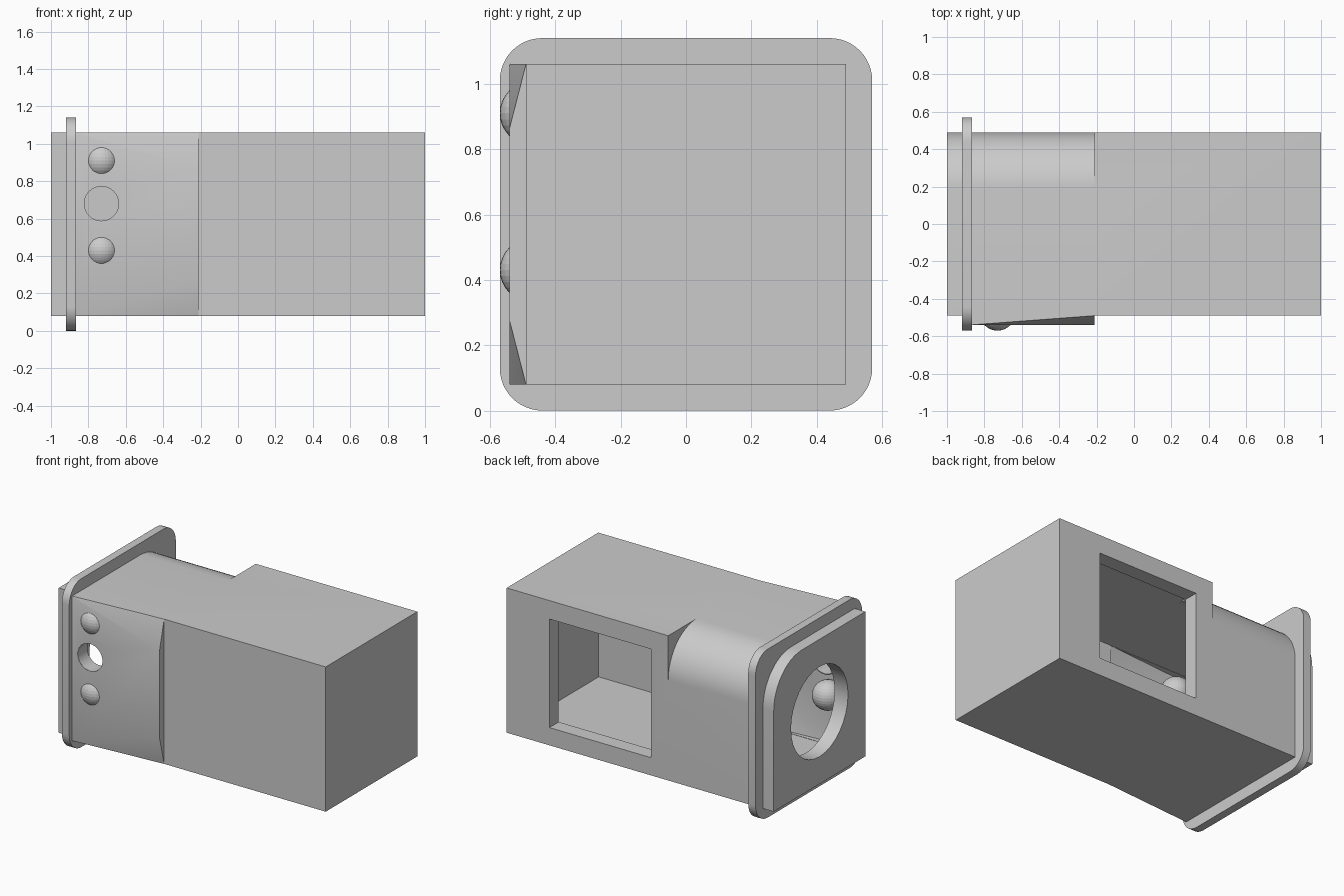
import bpy, bmesh, math
from mathutils import Matrix, Vector

if "Cube" in bpy.data.objects:
    bpy.data.objects.remove(bpy.data.objects["Cube"])

grey = bpy.data.materials.new("plain grey")
grey.use_nodes = True
grey.diffuse_color = (0.6, 0.6, 0.6, 1)
grey.node_tree.nodes["Principled BSDF"].inputs["Base Color"].default_value = (0.6, 0.6, 0.6, 1)


def finish(name, bm):
    bmesh.ops.recalc_face_normals(bm, faces=bm.faces)
    mesh = bpy.data.meshes.new(name)
    bm.to_mesh(mesh)
    bm.free()
    ob = bpy.data.objects.new(name, mesh)
    bpy.context.collection.objects.link(ob)
    mesh.materials.append(grey)
    return ob


def box(name, lo, hi):
    bm = bmesh.new()
    lo, hi = Vector(lo), Vector(hi)
    size = Matrix.Diagonal((hi - lo).to_4d())
    bmesh.ops.create_cube(bm, size=1, matrix=Matrix.Translation((lo + hi) / 2) @ size)
    return finish(name, bm)


def prism(name, profile, x0, x1):
    """Extrude a (y, z) profile along x."""
    bm = bmesh.new()
    face = bm.faces.new([bm.verts.new((x0, y, z)) for y, z in profile])
    new = bmesh.ops.extrude_face_region(bm, geom=[face])["geom"]
    bmesh.ops.translate(bm, vec=(x1 - x0, 0, 0),
                        verts=[v for v in new if isinstance(v, bmesh.types.BMVert)])
    return finish(name, bm)


def arc(y, z, r, start, steps=12):
    """Quarter circle points, counter-clockwise from the start angle."""
    angles = [math.radians(start + 90 * i / steps) for i in range(steps + 1)]
    return [(y + r * math.cos(a), z + r * math.sin(a)) for a in angles]


def cylinder(name, centre, r, depth, axis):
    bm = bmesh.new()
    turn = Matrix.Rotation(math.pi / 2, 4, axis)
    bmesh.ops.create_cone(bm, cap_ends=True, segments=32, radius1=r, radius2=r, depth=depth,
                          matrix=Matrix.Translation(centre) @ turn)
    return finish(name, bm)


def wedge(name, x0, x1, y_back, y_edge, y_out, half, half_end):
    """Raised panel whose upper and lower corners slope back to the wall."""
    bm = bmesh.new()
    for s in (-1, 1):
        for x, y, h in ((x0, y_back, half), (x0, y_out, half), (x1, y_back, half),
                        (x1, y_edge, half), (x1, y_out, half_end)):
            bm.verts.new((x, y, MID + s * h))
    bmesh.ops.convex_hull(bm, input=bm.verts)
    bmesh.ops.dissolve_limit(bm, angle_limit=0.01, verts=bm.verts, edges=bm.edges)
    return finish(name, bm)


def combine(target, other, operation):
    other.hide_render = True
    mod = target.modifiers.new("cut", "BOOLEAN")
    mod.operation, mod.solver, mod.object = operation, "EXACT", other
    bpy.context.view_layer.objects.active = target
    bpy.ops.object.modifier_apply(modifier=mod.name)
    bpy.data.objects.remove(other)


def smooth(ob):
    bpy.ops.object.select_all(action="DESELECT")
    ob.select_set(True)
    bpy.context.view_layer.objects.active = ob
    bpy.ops.object.shade_smooth_by_angle(angle=math.radians(30))


MID, HALF, STEP = 0.57, 0.49, -0.21
TOP, BOTTOM = MID + HALF, MID - HALF

# Main housing, with its upper rear edge rounded beside the flange
housing = box("housing", (-1, -HALF, BOTTOM), (1, HALF, TOP))
corner = arc(HALF - 0.3, TOP - 0.3, 0.3, 0) + [(0.19, 1.3), (0.7, 1.3), (0.7, TOP - 0.3)]
combine(housing, prism("corner_cutter", corner, -1.1, STEP), "DIFFERENCE")

# Rounded square flange
ring = []
for i, (sy, sz) in enumerate(((1, 1), (-1, 1), (-1, -1), (1, -1))):
    ring += arc(sy * 0.44, MID + sz * 0.44, 0.13, 90 * i)
combine(housing, prism("flange", ring, -0.92, -0.865), "UNION")

# Raised front panel
combine(housing, wedge("front_panel", -0.88, STEP, -0.45, -HALF, -0.54, HALF, 0.295), "UNION")

# Hollow interior: thin shell, thicker rear and end walls
inner_round = [(-0.48, BOTTOM + 0.01), (0.39, BOTTOM + 0.01)] + arc(0.17, 0.83, 0.22, 0) + [(-0.48, 1.05)]
cutters = [
    box("cavity", (STEP + 0.01, -0.48, BOTTOM + 0.01), (0.99, 0.39, TOP - 0.01)),
    prism("round_cavity", inner_round, -0.9, STEP + 0.05),
    wedge("panel_cavity", -0.86, STEP - 0.01, -0.44, -0.48, -0.53, HALF - 0.012, 0.285),
    # Openings: rear window, end port and small front hole
    box("window", (-0.08, 0.3, 0.2), (0.68, 0.6, 0.935)),
    cylinder("end_port", (-0.95, 0, MID), 0.305, 0.3, "Y"),
    cylinder("front_hole", (-0.73, -0.5, 0.68), 0.093, 0.3, "X"),
]
for cutter in cutters:
    combine(housing, cutter, "DIFFERENCE")
smooth(housing)

# Collar lining the front hole
collar = cylinder("front_hole_collar", (-0.73, -0.488, 0.68), 0.098, 0.1, "X")
combine(collar, cylinder("collar_bore", (-0.73, -0.488, 0.68), 0.092, 0.3, "X"), "DIFFERENCE")
smooth(collar)

# Two round studs set into the front panel
for name, z in (("upper_stud", 0.91), ("lower_stud", 0.43)):
    bm = bmesh.new()
    bmesh.ops.create_uvsphere(bm, u_segments=32, v_segments=16, radius=0.097,
                              matrix=Matrix.Translation((-0.73, -0.473, z)))
    finish(name, bm)
